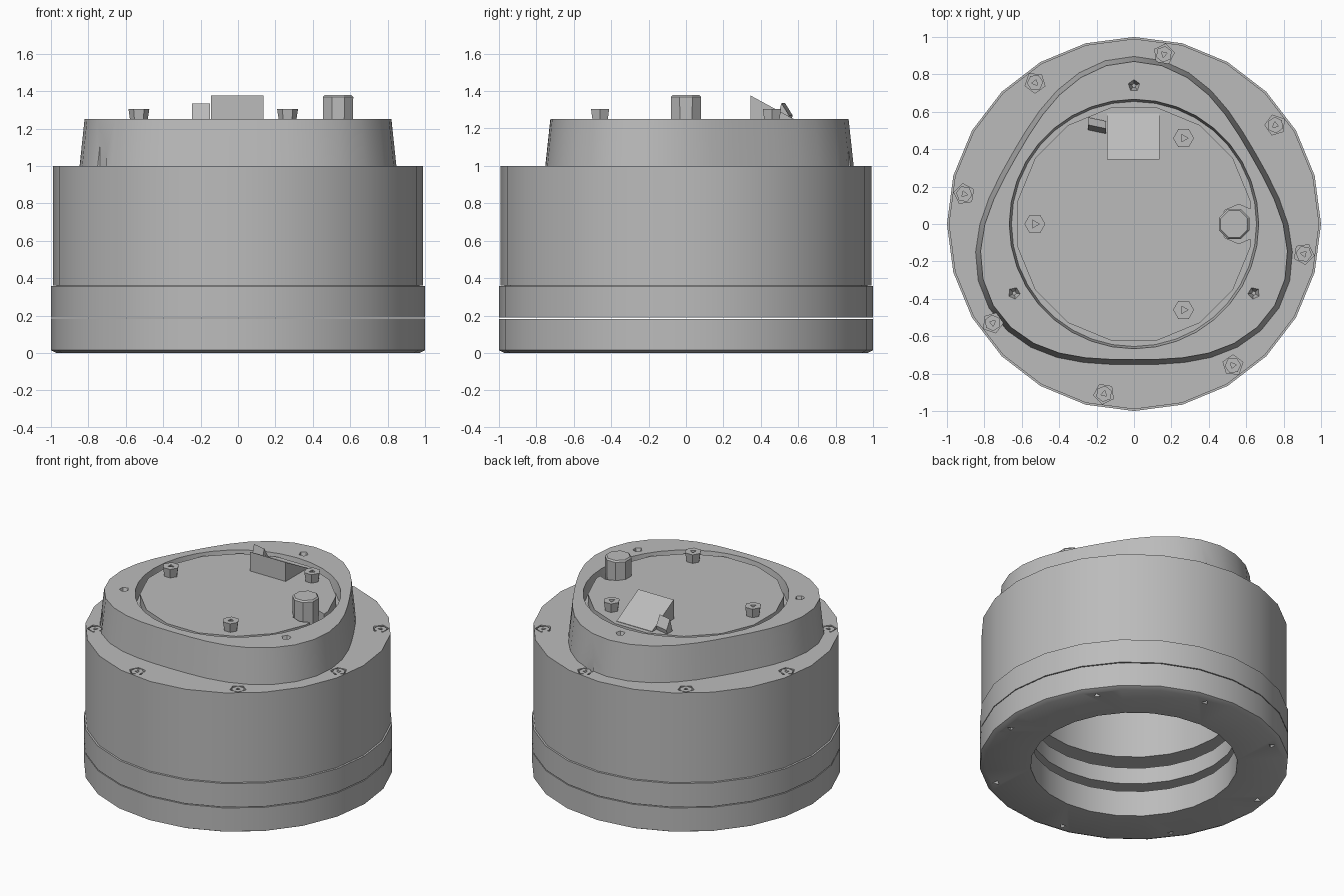
import bpy
import bmesh
from math import cos, sin, pi, radians

if "Cube" in bpy.data.objects:
    bpy.data.objects.remove(bpy.data.objects["Cube"])

grey = bpy.data.materials.new("machined_grey")
grey.use_nodes = True
grey.diffuse_color = (0.5, 0.5, 0.5, 1)
grey.node_tree.nodes["Principled BSDF"].inputs["Base Color"].default_value = (0.5, 0.5, 0.5, 1)


def finish(name, bm):
    bmesh.ops.recalc_face_normals(bm, faces=bm.faces)
    mesh = bpy.data.meshes.new(name)
    bm.to_mesh(mesh)
    bm.free()
    mesh.materials.append(grey)
    ob = bpy.data.objects.new(name, mesh)
    bpy.context.collection.objects.link(ob)
    return ob


def loft(bm, loops, n, centre=(0, 0), turn=0.0, closed=False):
    """Skin loops of (radius or radius function, z); cap the ends unless closed."""
    rings = []
    for r, z in loops:
        ring = []
        for i in range(n):
            a = turn + 2 * pi * i / n
            rad = r(i, a) if callable(r) else r
            ring.append(bm.verts.new((centre[0] + rad * cos(a), centre[1] + rad * sin(a), z)))
        rings.append(ring)
    pairs = list(zip(rings, rings[1:]))
    if closed:
        pairs.append((rings[-1], rings[0]))
    else:
        bm.faces.new(rings[0])
        bm.faces.new(rings[-1])
    for lo, hi in pairs:
        for i in range(n):
            j = (i + 1) % n
            bm.faces.new((lo[i], lo[j], hi[j], hi[i]))


def part(name, loops, n, **kw):
    bm = bmesh.new()
    loft(bm, loops, n, **kw)
    return finish(name, bm)


def cutter(name, spots, loops, n):
    bm = bmesh.new()
    for a, rad in spots:
        loft(bm, loops, n, (rad * cos(a), rad * sin(a)), a)
    ob = finish(name, bm)
    ob.hide_render = True
    return ob


def activate(ob):
    bpy.ops.object.select_all(action="DESELECT")
    ob.select_set(True)
    bpy.context.view_layer.objects.active = ob


def cut(tool, *targets):
    for ob in targets:
        mod = ob.modifiers.new("cut", "BOOLEAN")
        mod.operation, mod.solver, mod.object = "DIFFERENCE", "EXACT", tool
        activate(ob)
        bpy.ops.object.modifier_apply(modifier=mod.name)
    bpy.data.objects.remove(tool)


SIDES = 24
BORE, GROOVE = 0.67, 0.82

# Stacked rings and hollow body with a lip seated in the ring below
base_ring = part("base_ring", [(BORE, 0), (0.97, 0), (1, 0.015), (1, 0.183), (BORE, 0.183)],
                 SIDES, closed=True)
middle_ring = part("middle_ring", [(GROOVE, 0.189), (1, 0.189), (1, 0.357), (BORE, 0.357),
                                   (BORE, 0.24), (GROOVE, 0.24)], SIDES, closed=True)
body = part("body", [(BORE, 0.77), (BORE, 0.44), (GROOVE, 0.44), (GROOVE, 0.35), (0.97, 0.35),
                     (0.97, 0.36), (0.99, 0.36), (0.99, 1.0)], SIDES)


# Three-lobed housing with a round recess on top
def lobes(inset):
    return lambda i, a: 0.825 - inset + 0.072 * cos(3 * (a - pi / 2))


housing = part("lobed_housing", [(lobes(0), 0.99), (lobes(0.028), 1.25), (0.667, 1.25),
                                 (0.655, 1.17)], 36)

# Cover plate set just below the rim, with a narrow gap around it
PLATE = 1.24
cover = part("cover_plate", [(0.635, 1.16), (0.635, PLATE)], 16, turn=pi / 16)

# Pockets, screw holes and the clearance around the post
flange_spots = [(radians(80 + 45 * k), 0.922) for k in range(8)]
lobe_spots = [(radians(90 + 120 * k), 0.74) for k in range(3)]
cut(cutter("pocket_cutter", flange_spots, [(0.056, 0.96), (0.056, 1.3)], 5), body, housing)
cut(cutter("lobe_hole_cutter", lobe_spots, [(0.012, 1.2), (0.036, 1.26)], 5), housing)
cut(cutter("base_hole_cutter", flange_spots, [(0.025, -0.05), (0.025, 0.05)], 3), base_ring)
cut(cutter("post_clearance", [(0, 0.56)], [(0.105, 1.1), (0.105, 1.3)], 8), cover)
for ob in (base_ring, middle_ring, body, housing, cover):
    activate(ob)
    bpy.ops.object.shade_smooth_by_angle(angle=radians(35))


# Hexagonal bolts with triangular sockets
def bolt(name, x, y, r, z0, z1, turn):
    socket = lambda i, a: r * (0.42 if i % 2 else 0.21)
    part(name, [(r * 0.8, z0), (r, z1), (socket, z1), (socket, z1 - 0.025)], 6,
         centre=(x, y), turn=turn)


for k, (a, rad) in enumerate(flange_spots):
    bolt(f"flange_bolt_{k + 1}", rad * cos(a), rad * sin(a), 0.044, 0.95, 0.998, a)
for k in range(3):
    a = radians(60 + 120 * k)
    bolt(f"plate_bolt_{k + 1}", 0.53 * cos(a), 0.53 * sin(a), 0.056, PLATE - 0.01, 1.305, a)

# Octagonal post
part("post", [(0.085, 1.16), (0.088, 1.368), (0.078, 1.378)], 8, centre=(0.535, 0), turn=pi / 8)


# Wedge and small tilted block beside it
def prism(name, outline, x0, x1, skew=0.0):
    bm = bmesh.new()
    ends = [[bm.verts.new((x, y + s, z)) for y, z in outline] for x, s in ((x0, 0), (x1, skew))]
    for end in ends:
        bm.faces.new(end)
    for i in range(len(outline)):
        j = (i + 1) % len(outline)
        bm.faces.new((ends[0][i], ends[0][j], ends[1][j], ends[1][i]))
    finish(name, bm)


prism("wedge", [(0.345, 1.23), (0.345, 1.376), (0.59, 1.243), (0.59, 1.23)], -0.145, 0.135)
prism("small_block", [(0.5, 1.23), (0.53, 1.335), (0.57, 1.27), (0.56, 1.23)], -0.245, -0.15, -0.02)
